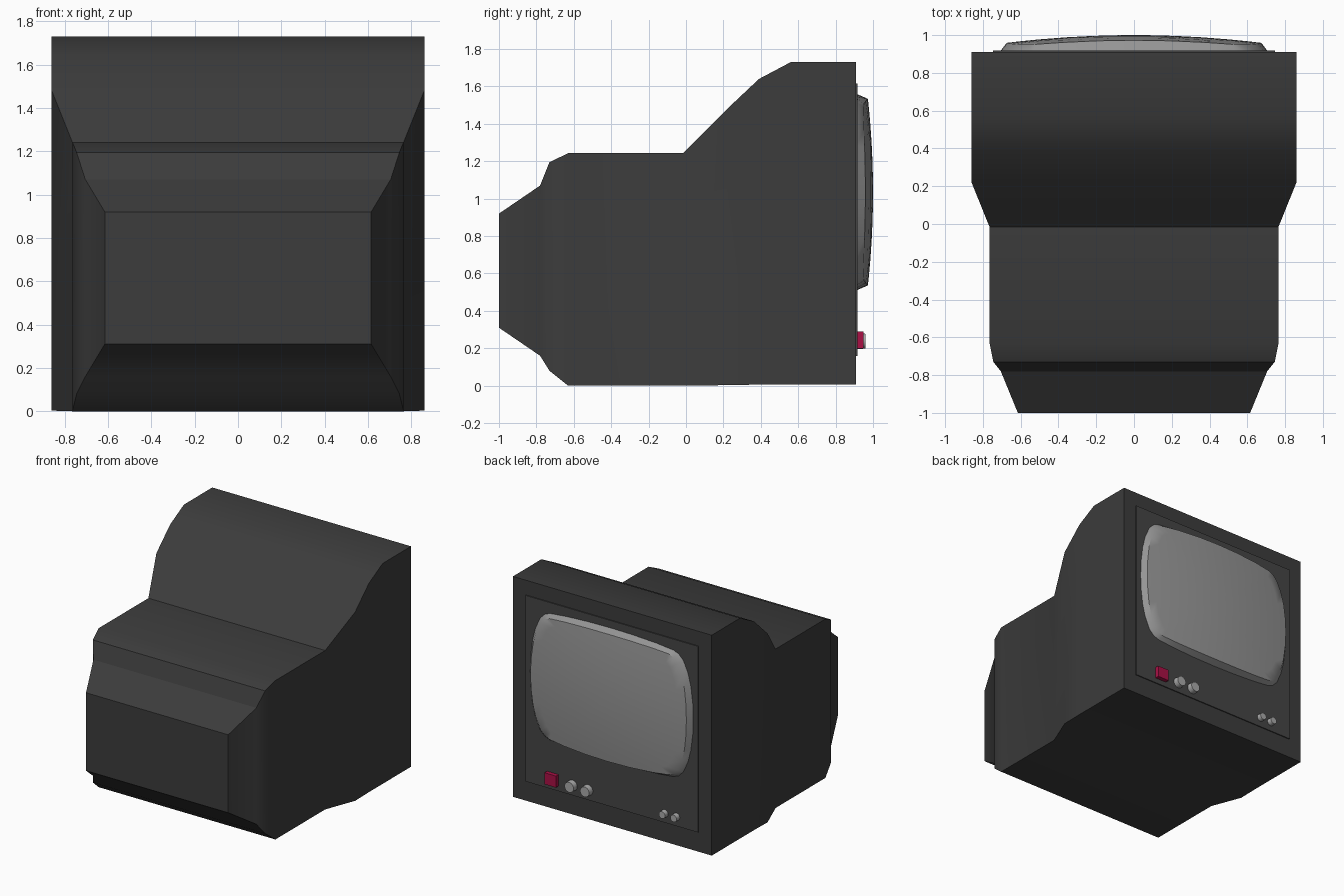
import bpy, bmesh, math
from mathutils import Matrix, Vector

if "Cube" in bpy.data.objects:
    bpy.data.objects.remove(bpy.data.objects["Cube"])


def mat(name, c):
    m = bpy.data.materials.new(name)
    m.diffuse_color = (*c, 1)
    m.use_nodes = True
    m.node_tree.nodes["Principled BSDF"].inputs["Base Color"].default_value = m.diffuse_color
    return m


DARK = mat("dark_plastic", (0.045, 0.045, 0.045))
PANEL = mat("panel_grey", (0.06, 0.06, 0.06))
GLASS = mat("screen_grey", (0.3, 0.3, 0.3))
RED = mat("red", (0.4, 0.005, 0.06))
METAL = mat("knob_grey", (0.4, 0.4, 0.4))


def finish(name, bm, material, smooth=None):
    bmesh.ops.recalc_face_normals(bm, faces=bm.faces)
    me = bpy.data.meshes.new(name)
    bm.to_mesh(me)
    bm.free()
    me.materials.append(material)
    ob = bpy.data.objects.new(name, me)
    bpy.context.collection.objects.link(ob)
    if smooth:
        bpy.ops.object.select_all(action='DESELECT')
        ob.select_set(True)
        bpy.context.view_layer.objects.active = ob
        bpy.ops.object.shade_smooth_by_angle(angle=math.radians(smooth))
    return ob


def loft(name, rings, material, smooth):
    bm = bmesh.new()
    loops = [[bm.verts.new(p) for p in r] for r in rings]
    n = len(loops[0])
    for a, b in zip(loops, loops[1:]):
        for i in range(n):
            j = (i + 1) % n
            bm.faces.new((a[i], a[j], b[j], b[i]))
    bm.faces.new(loops[0])
    bm.faces.new(loops[-1])
    return finish(name, bm, material, smooth)


def box(name, lo, hi, material):
    bm = bmesh.new()
    lo, hi = Vector(lo), Vector(hi)
    size = hi - lo
    bmesh.ops.create_cube(bm, size=1, matrix=Matrix.Translation((lo + hi) / 2) @ Matrix.Diagonal((*size, 1)))
    return finish(name, bm, material)


def knob(name, x, z, r, y1):
    bm = bmesh.new()
    y0 = 0.91
    m = Matrix.Translation((x, (y0 + y1) / 2, z)) @ Matrix.Rotation(-math.pi / 2, 4, 'X')
    bmesh.ops.create_cone(bm, cap_ends=True, segments=14, radius1=r, radius2=r * 0.92, depth=y1 - y0, matrix=m)
    return finish(name, bm, METAL, 35)


# Housing: rectangular sections along y (y, half width, bottom, top)
sections = [(-1, .615, .31, .92), (-.78, .705, .16, 1.07), (-.73, .745, .08, 1.195),
            (-.63, .765, 0, 1.243), (-.015, .765, 0, 1.243), (.22, .86, .003, 1.48),
            (.39, .86, .006, 1.64), (.56, .86, .006, 1.73), (.91, .86, .006, 1.73)]
loft("housing", [[(-w, y, b), (w, y, b), (w, y, t), (-w, y, t)] for y, w, b, t in sections], DARK, 30)

# Control and screen panel
box("screen_panel", (-.747, .9, .16), (.747, .918, 1.615), PANEL)

# Bulging screen: one quadrant of the outline, mirrored
quad = [(.71, 0), (.706, .12), (.69, .25), (.665, .35), (.625, .44), (.585, .48), (.54, .498), (.4, .512), (.2, .522), (0, .525)]
half = quad + [(-x, z) for x, z in quad[-2::-1]]
outline = half + [(x, -z) for x, z in half[-2:0:-1]]
CZ = 1.035
rings = [[(x, .912, CZ + z) for x, z in outline]]
for s in (.95, .85, .7, .5, .3, .12):
    rings.append([(x * s, 1 - .09 * (x * s) ** 2 - .11 * (z * s) ** 2, CZ + z * s) for x, z in outline])
loft("screen", rings, GLASS, 40)

# Power button and knobs
box("power_button", (.46, .91, .2), (.56, .95, .29), RED)
for i, (x, z, r, y1) in enumerate([(.34, .238, .043, .96), (.205, .238, .043, .96),
                                   (-.46, .233, .03, .955), (-.56, .233, .03, .955)]):
    knob(f"knob_{i + 1}", x, z, r, y1)
